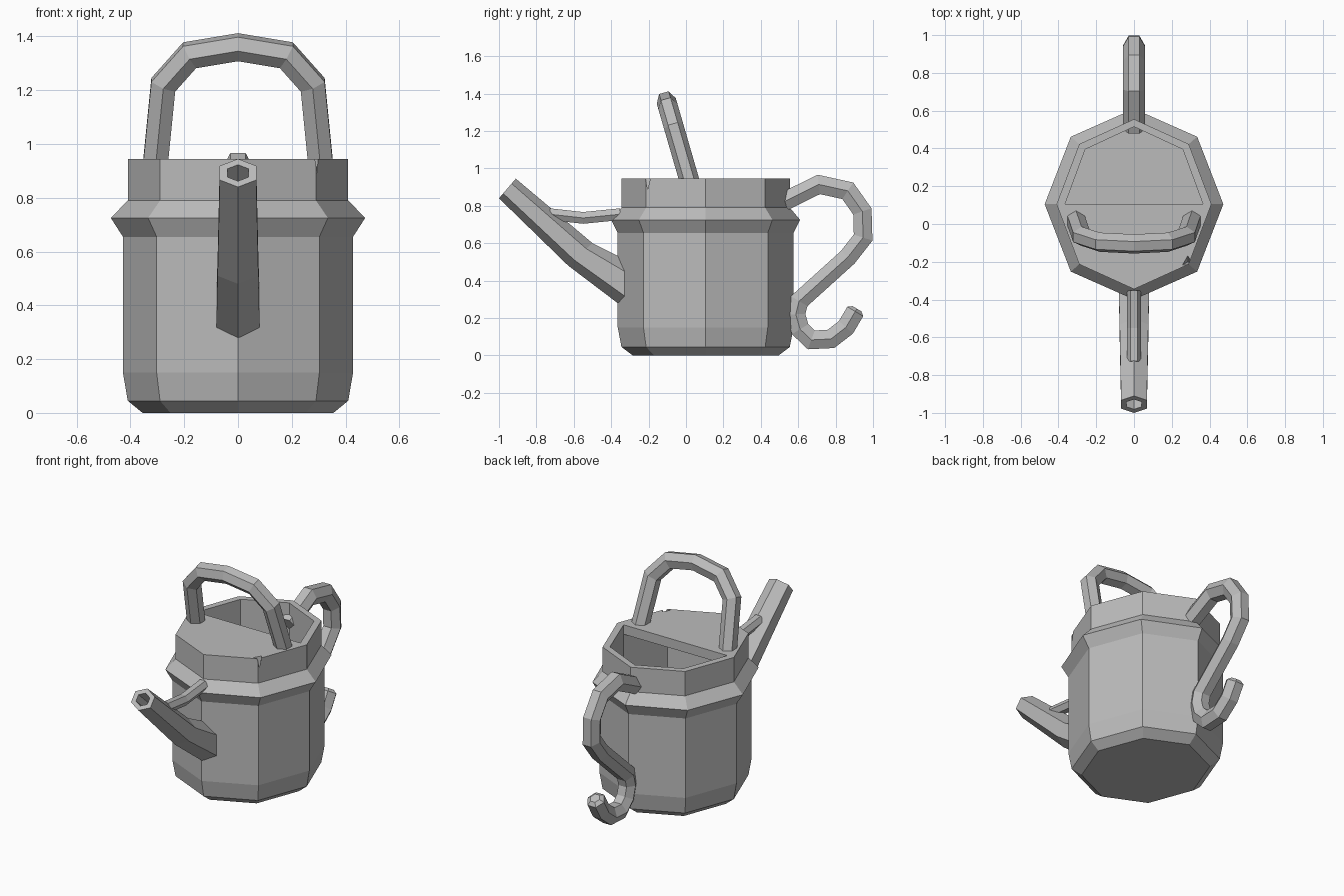
import bpy, bmesh, math
from mathutils import Vector

cube = bpy.data.objects.get("Cube")
if cube:
    bpy.data.objects.remove(cube, do_unlink=True)

metal = bpy.data.materials.new("grey_metal")
metal.use_nodes = True
GREY = (0.5, 0.5, 0.5, 1)
metal.diffuse_color = GREY
metal.node_tree.nodes["Principled BSDF"].inputs["Base Color"].default_value = GREY

CENTRE_Y = 0.105


def loft(name, rings, closed=False):
    """Skin equal-sized rings of points, capping both ends unless closed."""
    bm = bmesh.new()
    loops = [[bm.verts.new(p) for p in ring] for ring in rings]
    n = len(loops[0])
    pairs = list(zip(loops, loops[1:]))
    for a, b in pairs:
        for i in range(n):
            j = (i + 1) % n
            bm.faces.new((a[i], a[j], b[j], b[i]))
    if not closed:
        bm.faces.new(loops[0])
        bm.faces.new(loops[-1])
    bmesh.ops.recalc_face_normals(bm, faces=bm.faces)
    mesh = bpy.data.meshes.new(name)
    bm.to_mesh(mesh)
    bm.free()
    obj = bpy.data.objects.new(name, mesh)
    mesh.materials.append(metal)
    bpy.context.collection.objects.link(obj)
    return obj


def octagon(rx, ry, z, first=0, last=7):
    return [Vector((rx * math.cos(math.radians(45 * i)),
                    CENTRE_Y + ry * math.sin(math.radians(45 * i)), z))
            for i in range(first, last + 1)]


def hex_tube(name, path, normal, radius, tip=False):
    """Mitred six-sided tube along a path lying in the plane of the normal."""
    path = [Vector(p) for p in path]
    normal = Vector(normal).normalized()
    rings = []
    for i, p in enumerate(path):
        t_in = (p - path[max(i - 1, 0)]).normalized()
        t_out = (path[min(i + 1, len(path) - 1)] - p).normalized()
        tangent = (t_in + t_out).normalized()
        ref = t_out if t_out.length > 0 else t_in
        side = normal.cross(tangent) / max(tangent.dot(ref), 0.7)
        rings.append([p + radius * (normal * math.cos(k * math.pi / 3)
                                    + side * math.sin(k * math.pi / 3))
                      for k in range(6)])
    if tip:
        end = path[-1] + tangent * radius * 0.3
        rings.append([end + (v - path[-1]) * 0.55 for v in rings[-1]])
    return loft(name, rings)


# Hollow octagonal can: up the outside, over the rim, down the inside
profile = [(0.355, 0.39, 0), (0.41, 0.45, 0.045), (0.428, 0.47, 0.15),
           (0.428, 0.47, 0.655), (0.473, 0.505, 0.725), (0.41, 0.45, 0.79),
           (0.41, 0.45, 0.945), (0.365, 0.41, 0.945), (0.365, 0.41, 0.08)]
body = loft("can_body", [octagon(*p) for p in profile])

# Small dent in the rim
bpy.ops.mesh.primitive_cone_add(vertices=3, radius1=0.0, radius2=0.04, depth=0.1,
                                location=(0.285, -0.2, 0.915))
cutter = bpy.context.object
cutter.name = "dent_cutter"
cutter.hide_render = True
dent = body.modifiers.new("dent", "BOOLEAN")
dent.operation = "DIFFERENCE"
dent.object = cutter
bpy.context.view_layer.objects.active = body
bpy.ops.object.modifier_apply(modifier=dent.name)
bpy.data.objects.remove(cutter, do_unlink=True)

# Half cover over the front of the opening
loft("half_cover", [octagon(0.365, 0.41, z, 4, 8) for z in (0.885, 0.945)])

# Carrying arch, mirrored across x and leaning forward
LEAN = 0.29
half = [(0.31, 0.9), (0.278, 1.22), (0.18, 1.33)]
outline = half + [(0, 1.36)] + [(-x, z) for x, z in reversed(half)]
hex_tube("carry_arch", [(x, 0.015 - (z - 0.945) * LEAN, z) for x, z in outline],
         (0, 1, LEAN), 0.053)

# Curled rear handle
curl = [(0.5, 0.81), (0.58, 0.85), (0.71, 0.914), (0.865, 0.88), (0.943, 0.77),
        (0.947, 0.63), (0.865, 0.525), (0.605, 0.29), (0.587, 0.22), (0.61, 0.14),
        (0.67, 0.083), (0.775, 0.088), (0.855, 0.15), (0.905, 0.235)]
hex_tube("rear_handle", [(0, y, z) for y, z in curl], (1, 0, 0), 0.057, tip=True)


# Tapered spout with an open mouth
def spout_ring(bottom, top, width, inset=1.0):
    b, t = Vector((0, *bottom)), Vector((0, *top))
    mid, up, x = (b + t) / 2, (t - b) / 2 * inset, Vector((width * inset, 0, 0))
    return [mid - up, mid - up / 2 + x, mid + up / 2 + x,
            mid + up, mid + up / 2 - x, mid - up / 2 - x]


mouth = ((-1.0, 0.84), (-0.91, 0.945), 0.068)
bore = spout_ring(*mouth, 0.58)
deep = [v + Vector((0, 0.23, -0.21)) for v in bore]
loft("spout", [spout_ring((-0.3, 0.23), (-0.3, 0.5), 0.081),
               spout_ring((-0.63, 0.48), (-0.5, 0.6), 0.076),
               spout_ring(*mouth), bore, deep])

# Brace between spout and rim band
hex_tube("spout_brace", [(0, -0.73, 0.755), (0, -0.55, 0.735), (0, -0.35, 0.755)],
         (1, 0, 0), 0.036)
